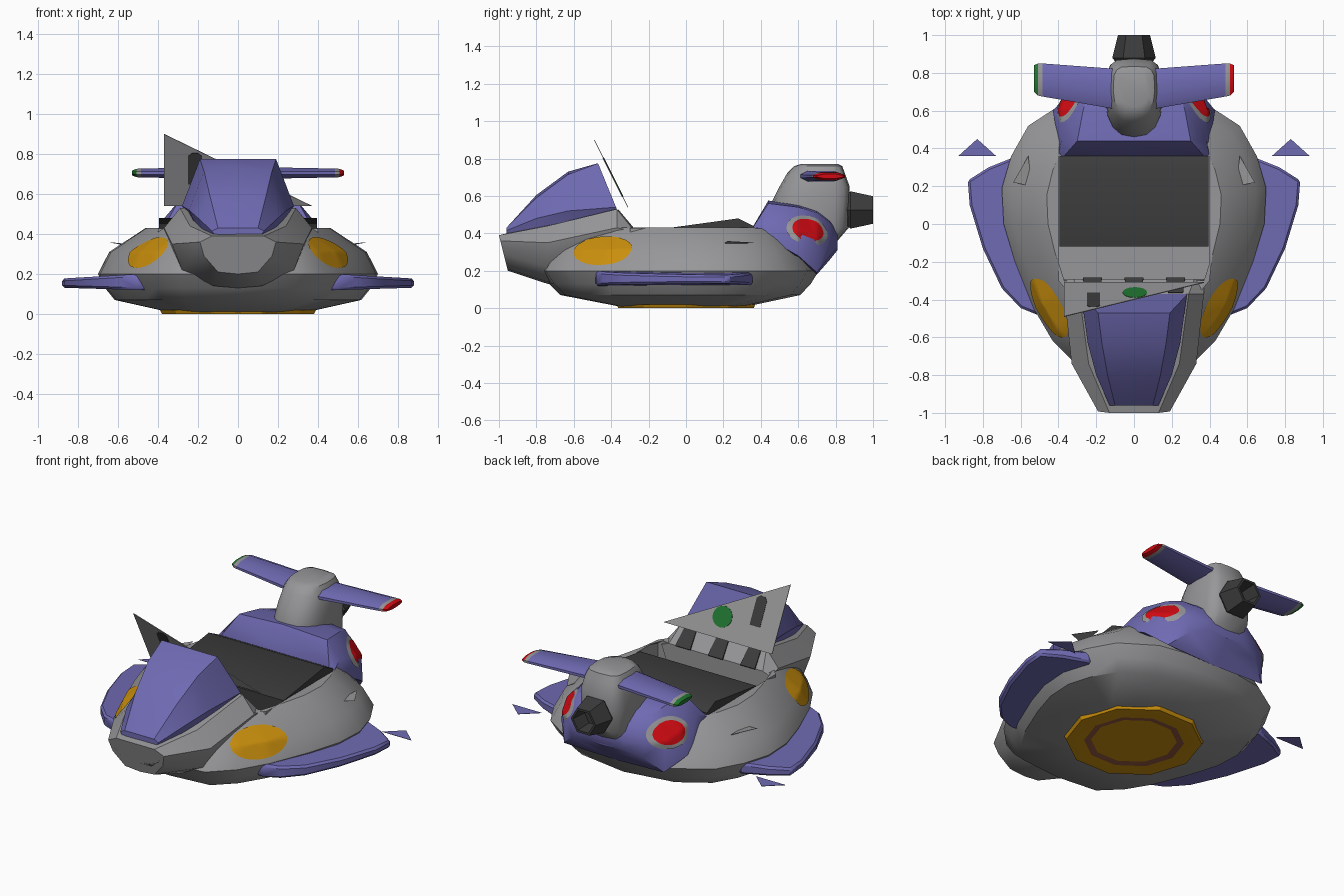
import bpy, bmesh, math
from mathutils import Vector
from mathutils.bvhtree import BVHTree

if "Cube" in bpy.data.objects:
    bpy.data.objects.remove(bpy.data.objects["Cube"])


def material(name, rgb):
    m = bpy.data.materials.new(name)
    m.use_nodes = True
    m.diffuse_color = (*rgb, 1)
    m.node_tree.nodes["Principled BSDF"].inputs["Base Color"].default_value = (*rgb, 1)
    return m


PURPLE = material("purple", (.16, .145, .45))
GREY = material("grey", (.31, .31, .32))
DARK = material("charcoal", (.045, .045, .045))
ORANGE = material("orange", (.6, .28, .004))
RED = material("red", (.65, .003, .006))
GREEN = material("green", (.015, .18, .03))
BROWN = material("brown", (.3, .1, .05))


def build(name, verts, faces, mats, rule=None, angle=35):
    """Make one object, optionally picking each face's material by a rule on its centre."""
    mesh = bpy.data.meshes.new(name)
    mesh.from_pydata([tuple(v) for v in verts], [], faces)
    bm = bmesh.new()
    bm.from_mesh(mesh)
    bmesh.ops.remove_doubles(bm, verts=bm.verts, dist=.0005)
    bmesh.ops.recalc_face_normals(bm, faces=bm.faces)
    if rule:
        for f in bm.faces:
            f.material_index = rule(f.calc_center_median())
    bm.to_mesh(mesh)
    bm.free()
    for m in mats:
        mesh.materials.append(m)
    ob = bpy.data.objects.new(name, mesh)
    bpy.context.collection.objects.link(ob)
    bpy.ops.object.select_all(action='DESELECT')
    ob.select_set(True)
    bpy.context.view_layer.objects.active = ob
    bpy.ops.object.shade_smooth_by_angle(angle=math.radians(angle))
    return ob


def loft(name, rings, mats, rule=None, caps=(True, True), angle=35):
    n = len(rings[0])
    verts = [p for r in rings for p in r]
    faces = [(i * n + j, i * n + (j + 1) % n, (i + 1) * n + (j + 1) % n, (i + 1) * n + j)
             for i in range(len(rings) - 1) for j in range(n)]
    if caps[0]:
        faces.append(tuple(range(n)))
    if caps[1]:
        faces.append(tuple(range(len(verts) - n, len(verts))))
    return build(name, verts, faces, mats, rule, angle)


def mirror(half):
    """Close a half section that starts and ends on x = 0."""
    return half + [(-p[0], *p[1:]) for p in half[-2:0:-1]]


def section(y, half, slope=0, z0=0):
    return mirror([(x, y + (z - z0) * slope, z) for x, z in half])


def circle(r, z, n):
    return [(r * math.cos(math.tau * i / n), r * math.sin(math.tau * i / n), z) for i in range(n)]


def plate(name, pts, offset, mat):
    """Thin plate: a polygon thickened both ways along offset."""
    o = Vector(offset)
    return loft(name, [[Vector(p) - o for p in pts], [Vector(p) + o for p in pts]], [mat])


def decal(name, targets, centre, direction, ru, rv, lift, mat, inner=0):
    """Ellipse draped over the surface of the target parts."""
    d = Vector(direction).normalized()
    u = d.cross(Vector((0, 0, 1))).normalized()
    v = u.cross(d)
    trees = [BVHTree.FromPolygons([w.co for w in t.data.vertices],
                                  [p.vertices[:] for p in t.data.polygons]) for t in targets]
    rings = []
    for k in range(7):
        r = inner + (1 - inner) * max(k / 6, .02)
        ring = []
        for i in range(28):
            a = math.tau * i / 28
            o = Vector(centre) + u * ru * r * math.cos(a) + v * rv * r * math.sin(a) + d
            hits = [h for h in (t.ray_cast(o, -d) for t in trees) if h[0]]
            dist = min([h[3] for h in hits], default=1)
            ring.append(o - d * (dist - lift))
        rings.append(ring)
    return loft(name, rings, [mat], caps=(inner == 0, False))


# Hull: one outline scaled through the levels, then the cockpit rim and floor
outline = mirror([(0, -.78), (.3, -.75), (.43, -.62), (.53, -.45), (.63, -.2), (.69, .0), (.7, .19),
                  (.65, .36), (.56, .52), (.36, .65), (0, .71)])
levels = [(.48, .45, .008), (.88, .86, .07), (.95, .94, .13), (1, 1, .2), (.92, .92, .31),
          (.66, .8, .43)]
hull_rings = [[(x * sx, y * sy, z) for x, y in outline] for sx, sy, z in levels]
for z in (.428, .3):
    hull_rings.append([(max(-.4, min(.4, x * .85)), max(-.3, min(.36, y)), z) for x, y in outline])
hull = loft("hull", hull_rings, [GREY])

# Nose and cowl
nose = loft("nose_cowl", [
    section(-1, [(0, .2), (.1, .21), (.17, .29), (.19, .36), (.13, .39), (0, .39)], -.25, .39),
    section(-.74, [(0, .13), (.12, .14), (.28, .22), (.33, .35), (.24, .44), (0, .45)]),
    section(-.37, [(0, .15), (.2, .15), (.33, .3), (.37, .43), (.29, .53), (0, .53)]),
    section(-.29, [(0, .15), (.2, .15), (.33, .3), (.37, .41), (.32, .43), (0, .43)])], [GREY])
for ob_y, ob_z in [(-1, .39)]:
    mouth = section(ob_y, [(0, .255), (.09, .262), (.15, .31), (.165, .355), (.1, .37), (0, .37)],
                    -.25, ob_z)
    plate("nose_intake", [(x, y + .004, z) for x, y, z in mouth], (0, -.004, 0), DARK)

# Windshield hood
loft("hood", [
    section(-.96, [(0, .39), (.12, .4), (.13, .415), (.1, .43), (0, .43)]),
    section(-.8, [(0, .4), (.18, .42), (.2, .48), (.14, .59), (0, .605)]),
    section(-.63, [(0, .45), (.22, .46), (.245, .52), (.17, .715), (0, .73)]),
    section(-.37, [(0, .52), (.25, .51), (.28, .54), (.19, .775), (0, .775)], -.41, .53)], [PURPLE])

# Instrument panel with its two displays
def on_panel(x, z):
    return (x, -.31 - (z - .54) * .5, z)


thin = Vector((0, .9, .45)) * .002
plate("instrument_panel", [on_panel(*p) for p in [(-.37, .54), (.37, .54), (-.37, .9)]], thin, GREY)
plate("panel_gauge", [on_panel(.005 + .065 * math.cos(a), .65 + .055 * math.sin(a))
                      for a in [math.tau * i / 16 for i in range(16)]], thin * 2, GREEN)
plate("panel_display", [on_panel(*p) for p in [(-.25, .65), (-.18, .65), (-.18, .79), (-.2, .805),
                                               (-.23, .805), (-.25, .79)]], thin * 2, DARK)
for x in (-.22, 0, .22):
    plate("cockpit_stripe", [(x - .05, -.285, .43), (x + .05, -.285, .43),
                             (x + .04, -.365, .525), (x - .04, -.365, .525)], (0, .003, .003), DARK)

# Seat block
seat = [(-.12, .3), (-.12, .425), (.28, .48), (.36, .44), (.36, .3)]
loft("seat", [[(x, y, z) for y, z in seat] for x in (-.395, .395)], [DARK])

# Engine shell
shell = loft("engine_shell", [
    section(.36, [(0, .3), (.38, .38), (.4, .42), (.37, .435), (0, .44)]),
    section(.44, [(0, .3), (.4, .37), (.385, .46), (.3, .56), (0, .575)]),
    section(.6, [(0, .25), (.43, .28), (.385, .42), (.27, .54), (0, .56)]),
    section(.7, [(0, .18), (.34, .19), (.35, .38), (.24, .51), (0, .53)]),
    section(.77, [(0, .26), (.24, .28), (.26, .37), (.18, .46), (0, .48)]),
    section(.81, [(0, .31), (.12, .32), (.15, .37), (.1, .41), (0, .42)])], [PURPLE])

# Tail tower: rounded rings stacked upwards
tower = []
for z, y0, y1, w in [(.36, .47, .81, .14), (.43, .45, .87, .15), (.57, .46, .875, .15),
                     (.65, .5, .875, .145), (.72, .54, .85, .13), (.76, .58, .835, .11),
                     (.772, .62, .81, .08)]:
    ring = []
    for i in range(16):
        a = math.tau * i / 16
        c, s = math.cos(a), math.sin(a)
        e = .5 if s > 0 else .85
        ring.append((w * math.copysign(abs(c) ** e, c),
                     (y0 + y1) / 2 + (y1 - y0) / 2 * math.copysign(abs(s) ** e, s), z))
    tower.append(ring)
loft("tail_tower", tower, [GREY])

# Exhaust: hollow six-sided nozzle
nozzle = [(.1, .86), (.115, .88), (.085, 1), (.07, 1), (.06, .9)]
loft("exhaust", [[(x, y, z + .525) for x, z, _ in circle(r, 0, 6)] for r, y in nozzle], [DARK],
     angle=20)

for s, side, lamp in ((1, "left", RED), (-1, "right", GREEN)):
    # Tail wing with a grey band and a coloured tip
    rings = []
    for x, y0, y1, h in [(.08, .605, .82, .03), (.485, .675, .85, .022), (.508, .68, .85, .021),
                         (.53, .7, .84, .012)]:
        rings.append([(s * x, y, .705 + k * h) for y, k in
                      [(y0, -.3), (y0 + .04, -1), (y1 - .04, -1), (y1, -.3),
                       (y1, .3), (y1 - .04, 1), (y0 + .04, 1), (y0, .3)]])
    loft("tail_wing_" + side, rings, [PURPLE, GREY, lamp],
         lambda c: 0 if abs(c.x) < .4 else 1 if abs(c.x) < .505 else 2)

    # Lower side wing, thinner towards its tip
    edge = [(.42, -.47), (.5, -.485), (.6, -.445), (.7, -.34), (.8, -.13), (.87, .1), (.88, .23),
            (.77, .3), (.62, .36), (.4, .2)]
    wing = loft("side_wing_" + side, [
        [(s * x, y, .12 + (x - .5) * .03) for x, y in edge],
        [(s * x, y, .2 - (x - .5) * .06) for x, y in edge]], [PURPLE])
    bevel = wing.modifiers.new("rounded_edge", 'BEVEL')
    bevel.width, bevel.segments = .012, 1

    # Loose fin behind the wing and small hull fin
    plate("rear_fin_" + side, [(s * .73, .36, .14), (s * .93, .36, .14), (s * .83, .45, .14)],
          (0, 0, .001), PURPLE)
    plate("hull_fin_" + side, [(s * .54, .2, .34), (s * .64, .22, .358), (s * .56, .36, .35)],
          (0, 0, .001), GREY)

    # Painted headlamp and tail lamp
    decal("headlamp_" + side, [hull, nose], (s * .46, -.45, .315), (s * .75, -.45, .5),
          .175, .098, .004, ORANGE)
    lamp_at, lamp_dir = (s * .35, .655, .42), (s * .85, .3, .3)
    decal("tail_lamp_rim_" + side, [shell], lamp_at, lamp_dir, .125, .09, .004, GREY, .6)
    decal("tail_lamp_" + side, [shell], lamp_at, lamp_dir, .095, .068, .007, RED)

# Underside thruster: orange ring, brown wall, recessed orange cap
loft("thruster", [circle(r, z, 10) for r, z in
                  [(.39, .02), (.38, 0), (.28, 0), (.24, .006), (.23, .006)]],
     [ORANGE, BROWN], lambda c: 1 if .24 < math.hypot(c.x, c.y) < .265 else 0, (False, True), 20)
